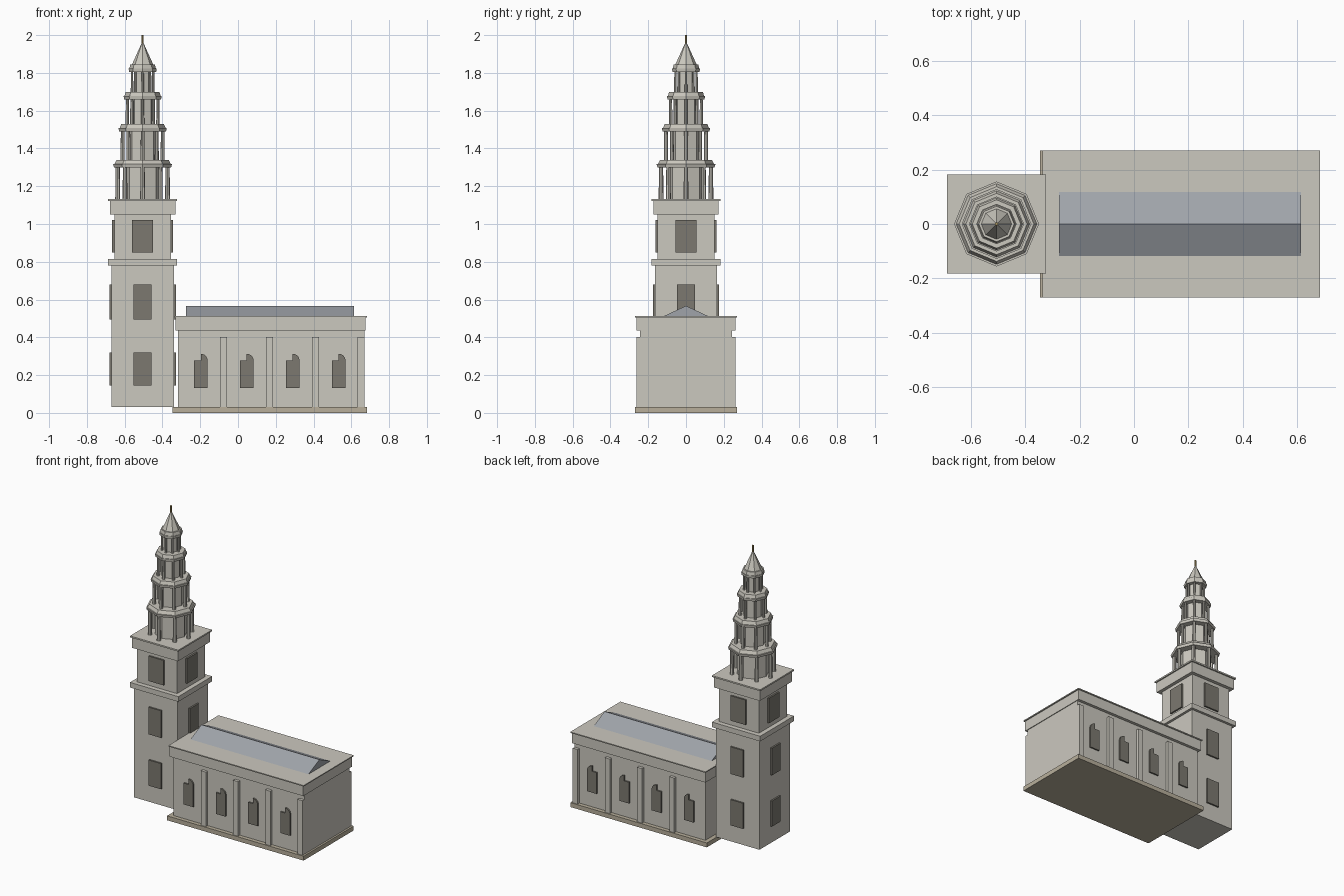
import bpy, math

if "Cube" in bpy.data.objects:
    bpy.data.objects.remove(bpy.data.objects["Cube"])

def mat(name, rgb):
    m = bpy.data.materials.new(name)
    m.diffuse_color = (*rgb, 1)
    m.use_nodes = True
    m.node_tree.nodes["Principled BSDF"].inputs["Base Color"].default_value = m.diffuse_color
    return m

STONE = mat("stone", (0.60, 0.58, 0.52))
PLINTH = mat("plinth_stone", (0.48, 0.43, 0.33))
SLATE = mat("slate", (0.35, 0.37, 0.40))
DARK = mat("window_dark", (0.20, 0.19, 0.16))
BRASS = mat("brass", (0.40, 0.30, 0.12))
TX = -0.505  # tower axis

def mesh(name, verts, faces, m):
    me = bpy.data.meshes.new(name)
    me.from_pydata(verts, [], faces)
    me.materials.append(m)
    ob = bpy.data.objects.new(name, me)
    bpy.context.collection.objects.link(ob)
    return ob

def box(name, x0, x1, y0, y1, z0, z1, m=STONE):
    v = [(x, y, z) for z in (z0, z1) for x, y in ((x0, y0), (x1, y0), (x1, y1), (x0, y1))]
    f = [(3, 2, 1, 0), (4, 5, 6, 7)] + [(i, (i + 1) % 4, (i + 1) % 4 + 4, i + 4) for i in range(4)]
    return mesh(name, v, f, m)

def square(name, h, z0, z1, m=STONE):
    return box(name, TX - h, TX + h, -h, h, z0, z1, m)

def drum(name, r0, r1, z0, z1, x=TX, y=0, m=STONE, n=8):
    bpy.ops.mesh.primitive_cone_add(vertices=n, radius1=r0, radius2=r1, depth=z1 - z0,
                                    location=(x, y, (z0 + z1) / 2))
    ob = bpy.context.object
    ob.name = name
    ob.data.materials.append(m)
    return ob

def prism(name, pts, y0, y1, m):
    # x-z outline extruded along y
    n = len(pts)
    v = [(x, y, z) for y in (y0, y1) for x, z in pts]
    f = [tuple(range(n)), tuple(range(2 * n - 1, n - 1, -1))]
    f += [((i + 1) % n, i, i + n, (i + 1) % n + n) for i in range(n)]
    return mesh(name, v, f, m)

# nave body
box("nave_plinth", -0.346, 0.684, -0.27, 0.27, 0, 0.03, PLINTH)
box("nave_walls", -0.317, 0.671, -0.243, 0.243, 0.03, 0.437)
box("nave_entablature", -0.331, 0.676, -0.263, 0.263, 0.435, 0.505)
box("nave_cornice", -0.336, 0.684, -0.27, 0.27, 0.505, 0.512)

# low gabled roof
ends = [(x, y, z) for x in (-0.276, 0.614) for y, z in ((-0.12, 0.511), (0.12, 0.511), (0, 0.567))]
mesh("nave_roof", ends, [(0, 2, 1), (3, 4, 5), (0, 1, 4, 3), (1, 2, 5, 4), (2, 0, 3, 5)], SLATE)

# pilasters and windows with a quarter-round head, on both long sides
for i in range(4):
    px, wx = -0.077 + 0.243 * i, -0.197 + 0.2433 * i
    r, zs = 0.036, 0.277
    arc = [(wx + r * math.cos(a), zs + r * math.sin(a))
           for a in (math.pi / 2 * k / 6 for k in range(7))]
    outline = [(wx - r, 0.132), (wx + r, 0.132)] + arc + [(wx, zs), (wx - r, zs)]
    for s in (-1, 1):
        ya, yb = sorted((s * 0.235, s * 0.263))
        box("nave_pilaster", px - 0.0185, px + 0.0185, ya, yb, 0.03, 0.402)
        ya, yb = sorted((s * 0.235, s * 0.253))
        prism("nave_window", outline, ya, yb, DARK)

# square tower stages
square("tower_lower", 0.165, 0.03, 0.785)
square("tower_string_course", 0.182, 0.78, 0.815)
square("tower_belfry", 0.15, 0.81, 1.055)
square("tower_cornice", 0.173, 1.05, 1.122)
square("tower_cornice_cap", 0.182, 1.122, 1.132)

# tower windows on all four faces
for face, w, z0, z1 in ((0.165, 0.047, 0.145, 0.32), (0.165, 0.047, 0.495, 0.68),
                        (0.15, 0.056, 0.85, 1.02)):
    for s in (-1, 1):
        a, b = sorted((s * (face - 0.01), s * (face + 0.011)))
        box("tower_window", TX - w, TX + w, a, b, z0, z1, DARK)
        box("tower_window", TX + a, TX + b, -w, w, z0, z1, DARK)

# diminishing octagonal tiers: core, eight columns, cornice with sloped cap
tiers = [(1.13, 1.30, 1.34, 0.100, 0.132, 0.013, 0.156),
         (1.34, 1.49, 1.53, 0.080, 0.106, 0.011, 0.128),
         (1.53, 1.66, 1.70, 0.062, 0.081, 0.009, 0.101),
         (1.70, 1.805, 1.845, 0.044, 0.056, 0.007, 0.074)]
for z0, z1, z2, core, ring, cr, cornice in tiers:
    drum("spire_core", core, core, z0, z1)
    for k in range(8):
        a = k * math.pi / 4
        drum("spire_column", cr, cr * 0.85, z0, z1,
             TX + ring * math.cos(a), ring * math.sin(a))
    zm = z1 + 0.018
    drum("spire_cornice", cornice * 0.97, cornice, z1, zm)
    drum("spire_cornice_cap", cornice * 0.95, cornice * 0.88, zm, z2)

# pointed top and finial
drum("spire_point", 0.056, 0.004, 1.845, 1.96)
drum("finial", 0.006, 0.006, 1.955, 2.0, m=BRASS)
